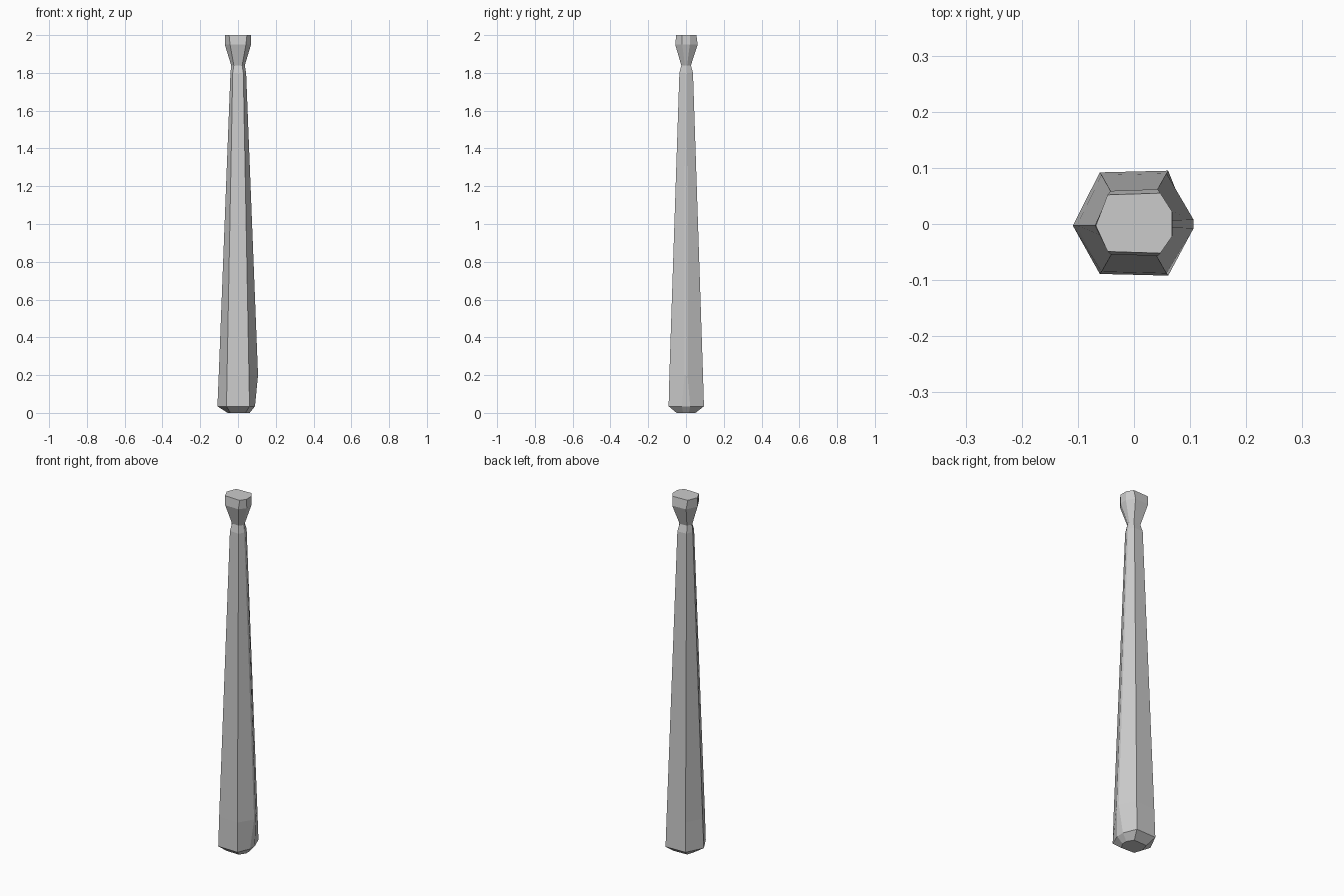
import bpy, bmesh

if "Cube" in bpy.data.objects:
    bpy.data.objects.remove(bpy.data.objects["Cube"])


def section(bm, z, left, right, half, back, front, split):
    """Six-sided section whose right-hand corner is split into a narrow flat."""
    pts = [(right, -split), (right, split), (half, back), (-half, back - 0.003),
           (left, -0.003), (-half, front + 0.003), (half, front)]
    return [bm.verts.new((x, y, z)) for x, y in pts]


def loft(name, rings):
    bm = bmesh.new()
    loops = [section(bm, *r) for r in rings]
    n = len(loops[0])
    for a, b in zip(loops, loops[1:]):
        for i in range(n):
            j = (i + 1) % n
            bm.faces.new((a[i], a[j], b[j], b[i]))
    bm.faces.new(loops[0][::-1])
    bm.faces.new(loops[-1])
    bmesh.ops.recalc_face_normals(bm, faces=bm.faces[:])
    mesh = bpy.data.meshes.new(name)
    bm.to_mesh(mesh)
    bm.free()
    obj = bpy.data.objects.new(name, mesh)
    bpy.context.collection.objects.link(obj)
    return obj


# Bat: z, left x, right x, half width of front/back facet, back y, front y, split
loft("bat", [
    # barrel end
    (0.00, -0.055, 0.062, 0.040, 0.050, -0.050, 0.015),
    (0.035, -0.109, 0.090, 0.061, 0.095, -0.092, 0.022),
    (0.20, -0.102, 0.106, 0.058, 0.090, -0.088, 0.008),
    # tapered handle
    (1.80, -0.040, 0.043, 0.028, 0.037, -0.035, 0.006),
    (1.84, -0.036, 0.036, 0.022, 0.026, -0.025, 0.006),
    # knob
    (1.95, -0.070, 0.069, 0.042, 0.062, -0.057, 0.020),
    (2.00, -0.068, 0.068, 0.047, 0.055, -0.052, 0.022),
])
